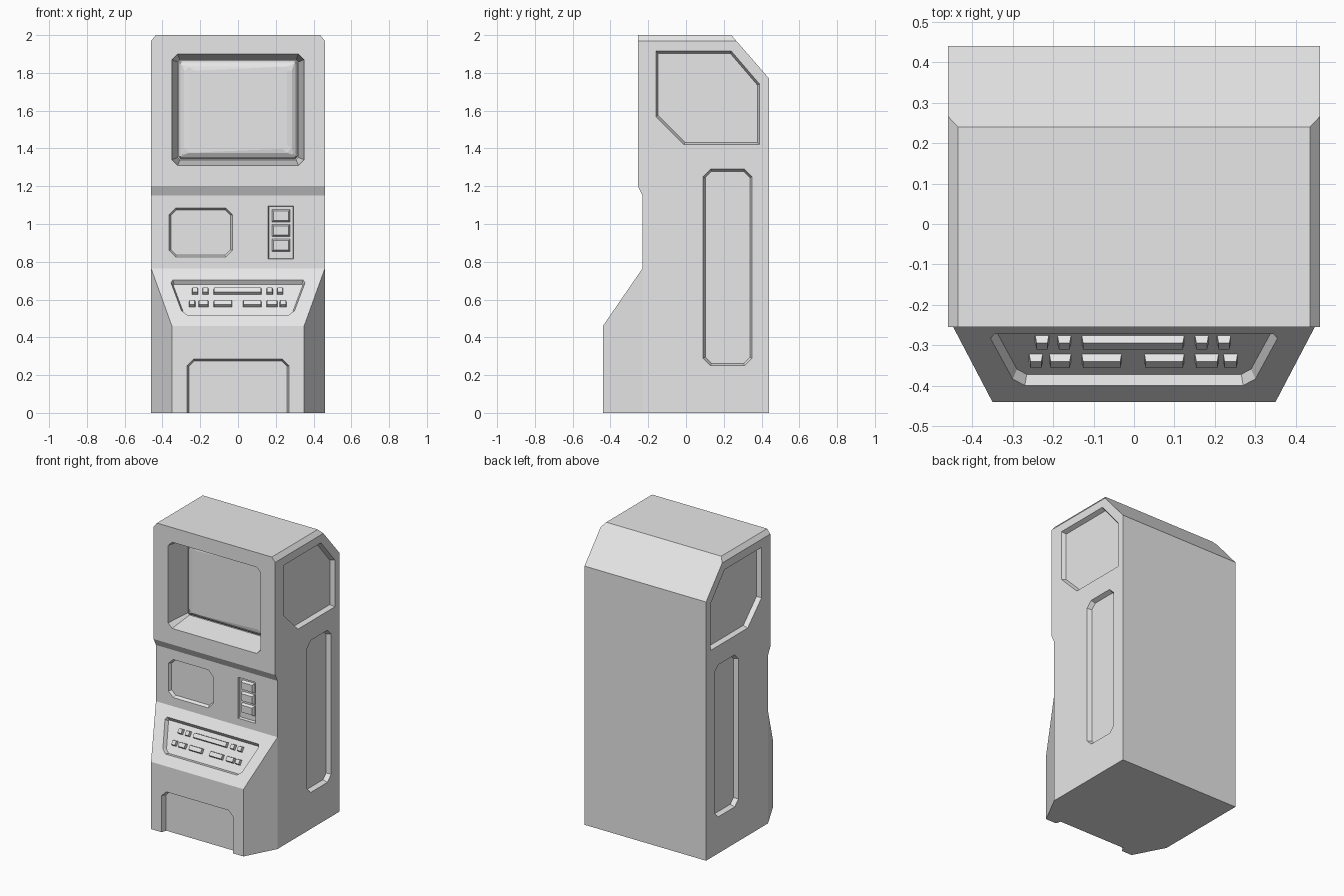
import bpy, bmesh
from mathutils import Vector, Matrix

if "Cube" in bpy.data.objects:
    bpy.data.objects.remove(bpy.data.objects["Cube"])

grey = bpy.data.materials.new("cabinet grey")
grey.use_nodes = True
grey.diffuse_color = (0.8, 0.8, 0.8, 1)
grey.node_tree.nodes["Principled BSDF"].inputs["Base Color"].default_value = (0.8, 0.8, 0.8, 1)


def frame(origin, u, v):
    """Matrix whose x and y run along a panel and whose z points out of it."""
    u, v = Vector(u).normalized(), Vector(v).normalized()
    m = Matrix((u, v, u.cross(v))).transposed().to_4x4()
    m.translation = origin
    return m


def inset(loop, t):
    """Offset a convex counter-clockwise loop inwards."""
    pts, out = [Vector(p) for p in loop], []
    for i, p in enumerate(pts):
        a, b = (p - pts[i - 1]).normalized(), (pts((i + 1) % len(pts)) if callable(pts) else pts[(i + 1) % len(pts)]) - p
        b.normalize()
        n1, n2 = Vector((-a.y, a.x)), Vector((-b.y, b.x))
        out.append(p + (n1 + n2) * t / (1 + n1.dot(n2)))
    return out


def box_loop(x0, x1, y0, y1, c=0.0):
    """Rectangle with optional clipped corners."""
    if not c:
        return [(x0, y0), (x1, y0), (x1, y1), (x0, y1)]
    return [(x0 + c, y0), (x1 - c, y0), (x1, y0 + c), (x1, y1 - c),
            (x1 - c, y1), (x0 + c, y1), (x0, y1 - c), (x0, y0 + c)]


def loft(name, loop, steps, m):
    """Solid through (inset, height) rings of one loop."""
    bm = bmesh.new()
    rings = [[bm.verts.new(m @ Vector((p[0], p[1], h))) for p in inset(loop, t)] for t, h in steps]
    for lo, hi in zip(rings, rings[1:]):
        for i in range(len(lo)):
            j = (i + 1) % len(lo)
            bm.faces.new((lo[i], lo[j], hi[j], hi[i]))
    bm.faces.new(rings[0])
    bm.faces.new(rings[-1])
    bmesh.ops.recalc_face_normals(bm, faces=bm.faces)
    mesh = bpy.data.meshes.new(name)
    bm.to_mesh(mesh)
    bm.free()
    mesh.materials.append(grey)
    ob = bpy.data.objects.new(name, mesh)
    bpy.context.collection.objects.link(ob)
    return ob


# Cabinet: side profile extruded across the width
W = 0.46
side = frame((0, 0, 0), (0, 1, 0), (0, 0, 1))
profile = [(-0.44, 0), (0.44, 0), (0.44, 1.77), (0.24, 2), (-0.255, 2),
           (-0.255, 1.2), (-0.23, 1.15), (-0.23, 0.765), (-0.44, 0.46)]
cabinet = loft("cabinet", profile, [(0, -W), (0, W)], side)

# Clipped upper side edges
bm = bmesh.new()
bm.from_mesh(cabinet.data)
for s in (1, -1):
    cut = bmesh.ops.bisect_plane(bm, geom=bm.verts[:] + bm.edges[:] + bm.faces[:], dist=1e-5,
                                 plane_co=(s * 0.435, 0, 2), plane_no=(s * 0.03, 0, 0.025), clear_outer=True)
    bmesh.ops.holes_fill(bm, edges=[e for e in cut["geom_cut"] if isinstance(e, bmesh.types.BMEdge)])
bmesh.ops.recalc_face_normals(bm, faces=bm.faces)
bm.to_mesh(cabinet.data)
bm.free()


def carve(name, loop, t, depth, m):
    """Sink a slightly tapered recess into the cabinet."""
    cutter = loft(name + "_cutter", loop, [(0, 0.03), (0, 0), (t, -depth)], m)
    subtract(cutter)


def subtract(cutter):
    cutter.hide_render = True
    cutter.hide_set(True)
    mod = cabinet.modifiers.new(cutter.name, 'BOOLEAN')
    mod.operation, mod.solver, mod.object = 'DIFFERENCE', 'EXACT', cutter


front = lambda y: frame((0, y, 0), (1, 0, 0), (0, 0, 1))
floor = frame((0, 0, 0), (1, 0, 0), (0, 1, 0))

# Tapered lower front corners
for s, label in ((1, "left"), (-1, "right")):
    wedge = [(s * W, -0.23), (s * 0.35, -0.44), (s * 0.34, -0.46), (s * 0.6, -0.46), (s * 0.6, -0.23)]
    if s < 0:
        wedge.reverse()
    if s > 0:
        wedge = wedge
    subtract(loft(label + "_corner_cutter", wedge, [(0, -0.1), (0, 0.85)], floor))

# Screen well with a bulging screen
screen_loop = box_loop(-0.35, 0.35, 1.31, 1.9, 0.03)
carve("screen_well", screen_loop, 0.03, 0.17, front(-0.255))
loft("screen", screen_loop, [(0.032, -0.175), (0.045, -0.155), (0.065, -0.142), (0.09, -0.137)], front(-0.255))

# Middle panel: display recess and coin slots
middle = front(-0.23)
carve("display_recess", box_loop(-0.365, -0.03, 0.825, 1.085, 0.035), 0.01, 0.02, middle)
carve("coin_recess", box_loop(0.16, 0.295, 0.815, 1.095), 0.003, 0.02, middle)
for i in range(3):
    z = 0.855 + i * 0.078
    loft(f"coin_button_{i + 1}", box_loop(0.18, 0.275, z, z + 0.065), [(0, -0.025), (0, -0.015), (0.008, 0)], middle)

# Sloped control deck
deck = frame((0, -0.44, 0.46), (1, 0, 0), (0, 0.21, 0.305))
carve("deck_recess", [(-0.27, 0.072), (0.27, 0.072), (0.3, 0.1), (0.355, 0.278), (0.345, 0.296),
                      (-0.345, 0.296), (-0.355, 0.278), (-0.3, 0.1)], 0.012, 0.025, deck)
rows = {0.218: [(-0.245, -0.21), (-0.19, -0.155), (-0.13, 0.125), (0.15, 0.185), (0.205, 0.24)],
        0.137: [(-0.26, -0.225), (-0.21, -0.155), (-0.13, -0.03), (0.025, 0.125), (0.15, 0.21), (0.22, 0.257)]}
for v, keys in rows.items():
    for i, (x0, x1) in enumerate(keys):
        row = "upper" if v > 0.2 else "lower"
        loft(f"{row}_key_{i + 1}", box_loop(x0, x1, v, v + 0.036), [(0, -0.03), (0.004, -0.005)], deck)

# Kick door recess, open at the floor
carve("kick_door", [(-0.27, -0.1), (0.27, -0.1), (0.27, 0.25), (0.235, 0.285), (-0.235, 0.285), (-0.27, 0.25)],
      0.01, 0.035, front(-0.44))

# Side panels, mirrored
upper = [(-0.16, 1.57), (-0.01, 1.42), (0.39, 1.42), (0.39, 1.74), (0.24, 1.915), (-0.16, 1.915)]
lower = box_loop(0.09, 0.35, 0.25, 1.29, 0.04)
for s, label in ((1, "left"), (-1, "right")):
    m = frame((s * W, 0, 0), (0, s, 0), (0, 0, 1))
    for part, loop in (("upper", upper), ("lower", lower)):
        pts = loop if s > 0 else [(-y, z) for y, z in reversed(loop)]
        carve(f"{label}_{part}_panel", pts, 0.012, 0.03, m)

# Apply the carving
bpy.context.view_layer.objects.active = cabinet
for mod in cabinet.modifiers[:]:
    bpy.ops.object.modifier_apply(modifier=mod.name)
for ob in [o for o in bpy.data.objects if o.name.endswith("_cutter")]:
    bpy.data.objects.remove(ob)
